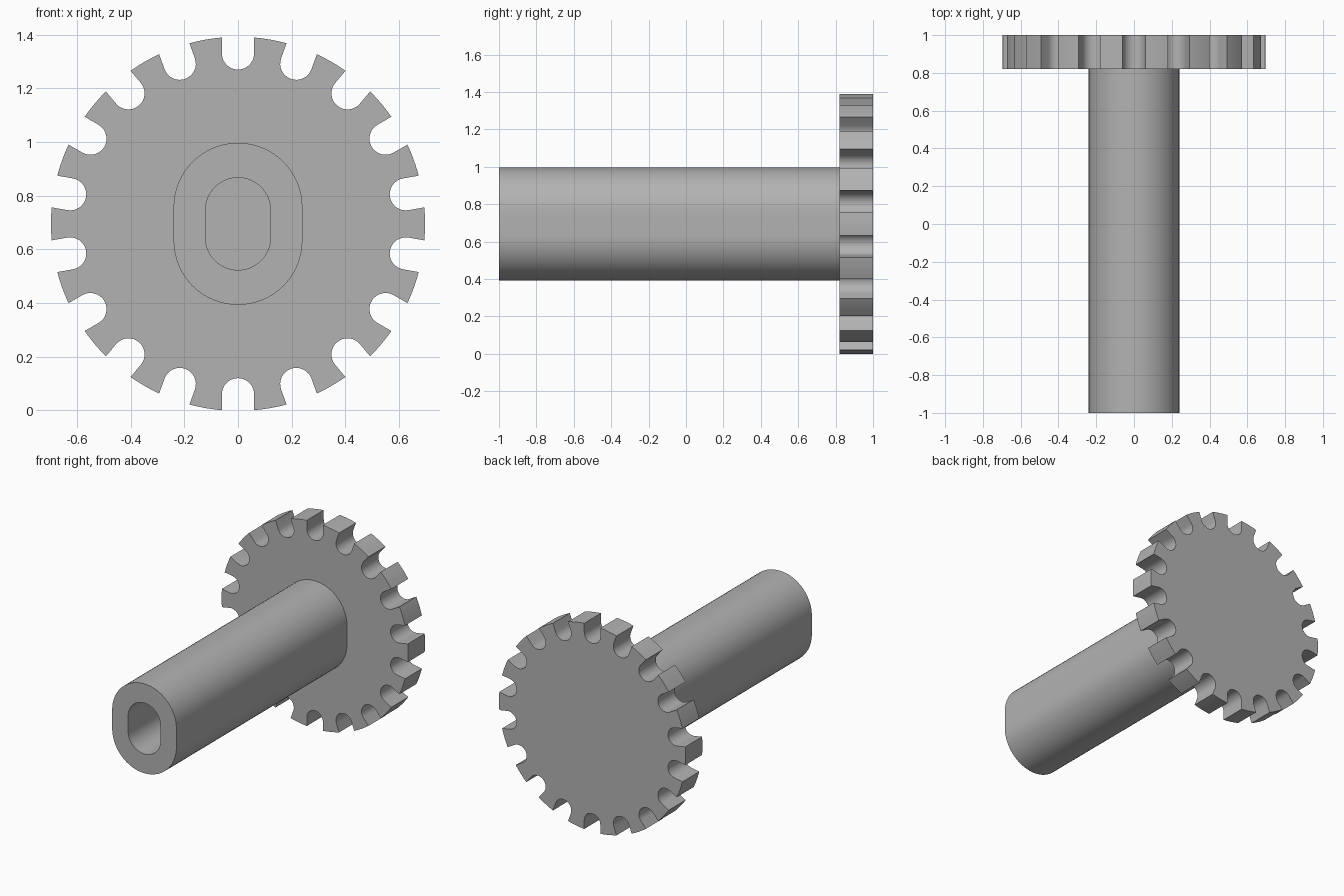
import bpy, bmesh
from math import sin, cos, pi, radians, asin

CENTRE_Z = 0.695
Y_FRONT, Y_PLATE, Y_BACK = -1.0, 0.82, 1.0

cube = bpy.data.objects.get("Cube")
if cube:
    bpy.data.objects.remove(cube, do_unlink=True)

grey = bpy.data.materials.new("plain grey")
grey.use_nodes = True
colour = (0.45, 0.45, 0.45, 1)
grey.diffuse_color = colour
grey.node_tree.nodes["Principled BSDF"].inputs["Base Color"].default_value = colour


def arc(cx, cz, r, start, end, steps):
    """Points on an arc in the XZ plane."""
    angles = [start + (end - start) * i / steps for i in range(steps + 1)]
    return [(cx + r * cos(a), cz + r * sin(a)) for a in angles]


def ring(bm, points, y):
    return [bm.verts.new((x, y, z + CENTRE_Z)) for x, z in points]


def bridge(bm, a, b):
    for i in range(len(a)):
        j = (i + 1) % len(a)
        bm.faces.new((a[i], a[j], b[j], b[i]))


def finish(bm, name):
    bmesh.ops.recalc_face_normals(bm, faces=bm.faces)
    mesh = bpy.data.meshes.new(name)
    bm.to_mesh(mesh)
    bm.free()
    mesh.materials.append(grey)
    obj = bpy.data.objects.new(name, mesh)
    bpy.context.collection.objects.link(obj)
    bpy.ops.object.select_all(action="DESELECT")
    obj.select_set(True)
    bpy.context.view_layer.objects.active = obj
    bpy.ops.object.shade_smooth_by_angle(angle=radians(30))
    return obj


# Toothed plate: round-bottomed, parallel-walled slots between arc-tipped teeth
TEETH, RADIUS, SLOT, SLOT_R = 18, 0.697, 0.06, 0.635
pitch = 2 * pi / TEETH
half_slot = asin(SLOT / RADIUS)
outline = []
for i in range(TEETH):
    a = pi / 2 + i * pitch
    cx, cz = SLOT_R * cos(a), SLOT_R * sin(a)
    outline += arc(cx, cz, SLOT, a - pi / 2, a - 3 * pi / 2, 16)
    outline += arc(0, 0, RADIUS, a + half_slot, a + pitch - half_slot, 6)

bm = bmesh.new()
front, back = ring(bm, outline, Y_PLATE), ring(bm, outline, Y_BACK)
bm.faces.new(front)
bm.faces.new(back)
bridge(bm, front, back)
finish(bm, "toothed_plate")


# Hollow shaft with a rounded slot-shaped section
def stadium(r, half_height):
    s = half_height - r
    return arc(0, s, r, 0, pi, 32) + arc(0, -s, r, pi, 2 * pi, 32)


outer, inner = stadium(0.24, 0.302), stadium(0.121, 0.172)
bm = bmesh.new()
loops = [ring(bm, p, y) for p, y in
         ((outer, Y_PLATE), (outer, Y_FRONT), (inner, Y_FRONT), (inner, Y_PLATE))]
for k in range(4):
    bridge(bm, loops[k], loops[(k + 1) % 4])
finish(bm, "hollow_shaft")
